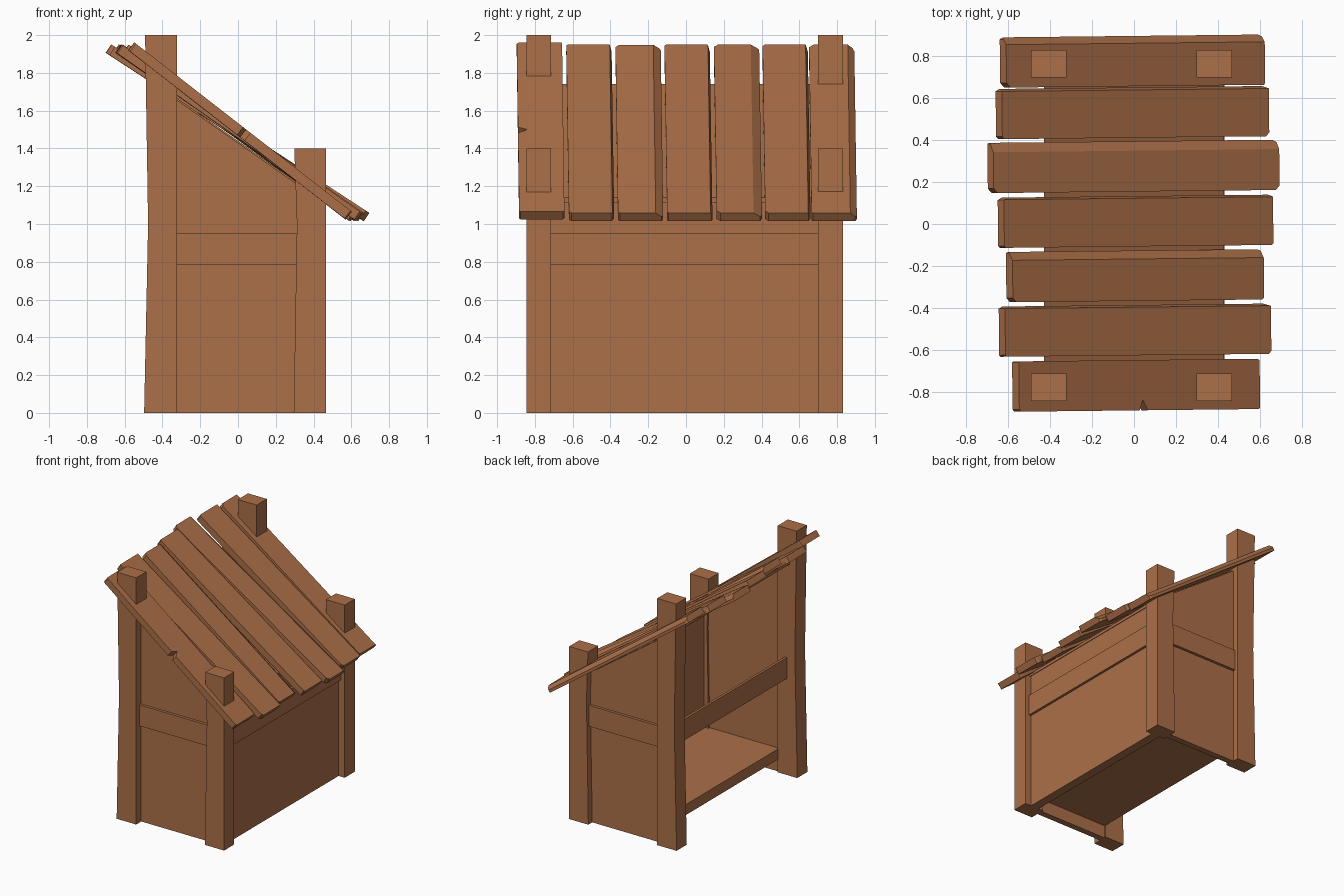
import bpy, bmesh, math, random
from mathutils import Vector, Matrix

if "Cube" in bpy.data.objects:
    bpy.data.objects.remove(bpy.data.objects["Cube"])

random.seed(4)
wood = bpy.data.materials.new("brown wood")
wood.diffuse_color = (0.41, 0.16, 0.065, 1)
wood.use_nodes = True
wood.node_tree.nodes["Principled BSDF"].inputs["Base Color"].default_value = wood.diffuse_color


def finish(bm, name):
    bmesh.ops.recalc_face_normals(bm, faces=bm.faces)
    me = bpy.data.meshes.new(name)
    bm.to_mesh(me)
    bm.free()
    me.materials.append(wood)
    ob = bpy.data.objects.new(name, me)
    bpy.context.collection.objects.link(ob)
    return ob


def prism(name, pts, offset):
    """Extrude a flat polygon of 3D points by an offset vector."""
    bm = bmesh.new()
    f = bm.faces.new([bm.verts.new(p) for p in pts])
    r = bmesh.ops.extrude_face_region(bm, geom=[f])
    vs = [v for v in r["geom"] if isinstance(v, bmesh.types.BMVert)]
    bmesh.ops.translate(bm, verts=vs, vec=offset)
    # extruding keeps the start face only if needed: close any open side
    edges = [e for e in bm.edges if e.is_boundary]
    if edges:
        bmesh.ops.holes_fill(bm, edges=edges)
    return finish(bm, name)


def box(name, x0, x1, y0, y1, z0, z1):
    return prism(name, [(x0, y0, z0), (x1, y0, z0), (x1, y1, z0), (x0, y1, z0)],
                 (0, 0, z1 - z0))


def slope(x):
    return 1.44 - 0.70 * x          # top of the sheet below the planks


# Corner posts, slightly hewn in along one side
for end, y0, y1 in (("front", -0.845, -0.715), ("back", 0.70, 0.83)):
    prism("tall_post_" + end,
          [(-0.497, y0, 0), (-0.322, y0, 0), (-0.322, y0, 2), (-0.492, y0, 2),
           (-0.476, y0, 1)], (0, y1 - y0, 0))
    prism("short_post_" + end,
          [(0.295, y0, 0), (0.467, y0, 0), (0.467, y0, 1.4), (0.298, y0, 1.4),
           (0.312, y0, 1.0)], (0, y1 - y0, 0))

# End walls with sloping tops, and their rails
for end, s in (("front", -1), ("back", 1)):
    prism("end_wall_" + end,
          [(-0.40, s * 0.78, 0), (0.38, s * 0.78, 0),
           (0.38, s * 0.78, slope(0.38) - 0.01), (-0.40, s * 0.78, slope(-0.40) - 0.01)],
          (0, -s * 0.05, 0))
    box("end_rail_" + end, -0.34, 0.33, s * 0.75, s * 0.802, 0.783, 0.953)

# Long closed wall, floor and the two long rails
box("long_wall", 0.34, 0.412, -0.74, 0.74, 0, slope(0.42) - 0.01)
box("long_wall_rail", 0.39, 0.432, -0.74, 0.74, 0.783, 0.953)
box("open_side_rail", -0.405, -0.385, -0.74, 0.74, 0.783, 0.953)
box("floor", -0.325, 0.36, -0.74, 0.74, 0.105, 0.19)

# Thin sheet under the planks
prism("roof_sheet",
      [(-0.43, -0.76, slope(-0.43)), (0.43, -0.76, slope(0.43)),
       (0.43, -0.76, slope(0.43) - 0.025), (-0.43, -0.76, slope(-0.43) - 0.025)],
      (0, 1.52, 0))

# Roof planks: x ends, middle y, edge chamfer
planks = [(-0.58, 0.60, -0.770, 0), (-0.645, 0.655, -0.507, 0.01),
          (-0.61, 0.62, -0.247, 0.04), (-0.65, 0.665, 0.013, 0.01),
          (-0.70, 0.695, 0.275, 0.045), (-0.66, 0.645, 0.532, 0.012),
          (-0.64, 0.625, 0.778, 0.035)]
T, W = 0.052, 0.12
for i, (xa, xb, y, ch) in enumerate(planks):
    a, b = Vector((xa + 0.015, 0, 1.928)), Vector((xb - 0.015, 0, 1.037))
    if i == 0:
        a.z, b.z = 1.94, 1.045
    h = (b - a).length / 2
    c = [random.uniform(0.006, 0.025) for _ in range(4)]
    out = [(-h + c[0], -W), (h - c[1], -W), (h, -W + c[1]), (h, W - c[2] / 2),
           (h - c[2], W), (-h + c[3], W), (-h, W - c[3] / 2), (-h, -W + c[0])]
    if i == 0:                       # small notch in the front plank
        out[1:1] = [(0.0, -W), (0.02, -W + 0.05), (0.05, -W)]
    ob = prism("roof_plank_%d" % (i + 1), [(u, v, -T / 2) for u, v in out], (0, 0, T))
    # lower the top edge on the +y side
    if ch:
        bm = bmesh.new()
        bm.from_mesh(ob.data)
        n = Vector((0, 0.03, ch)).normalized()
        r = bmesh.ops.bisect_plane(bm, geom=bm.verts[:] + bm.edges[:] + bm.faces[:],
                                   plane_co=(0, W - ch, T / 2), plane_no=n,
                                   clear_outer=True)
        cut = [e for e in r["geom_cut"] if isinstance(e, bmesh.types.BMEdge)]
        bmesh.ops.holes_fill(bm, edges=cut)
        bmesh.ops.recalc_face_normals(bm, faces=bm.faces)
        bm.to_mesh(ob.data)
        bm.free()
    d = b - a
    mid = (a + b) / 2 + Vector((0, y, 0))
    ob.matrix_world = (Matrix.Translation(mid) @ Matrix.Rotation(0.011, 4, 'Z')
                       @ Matrix.Rotation(math.atan2(-d.z, d.x), 4, 'Y'))
